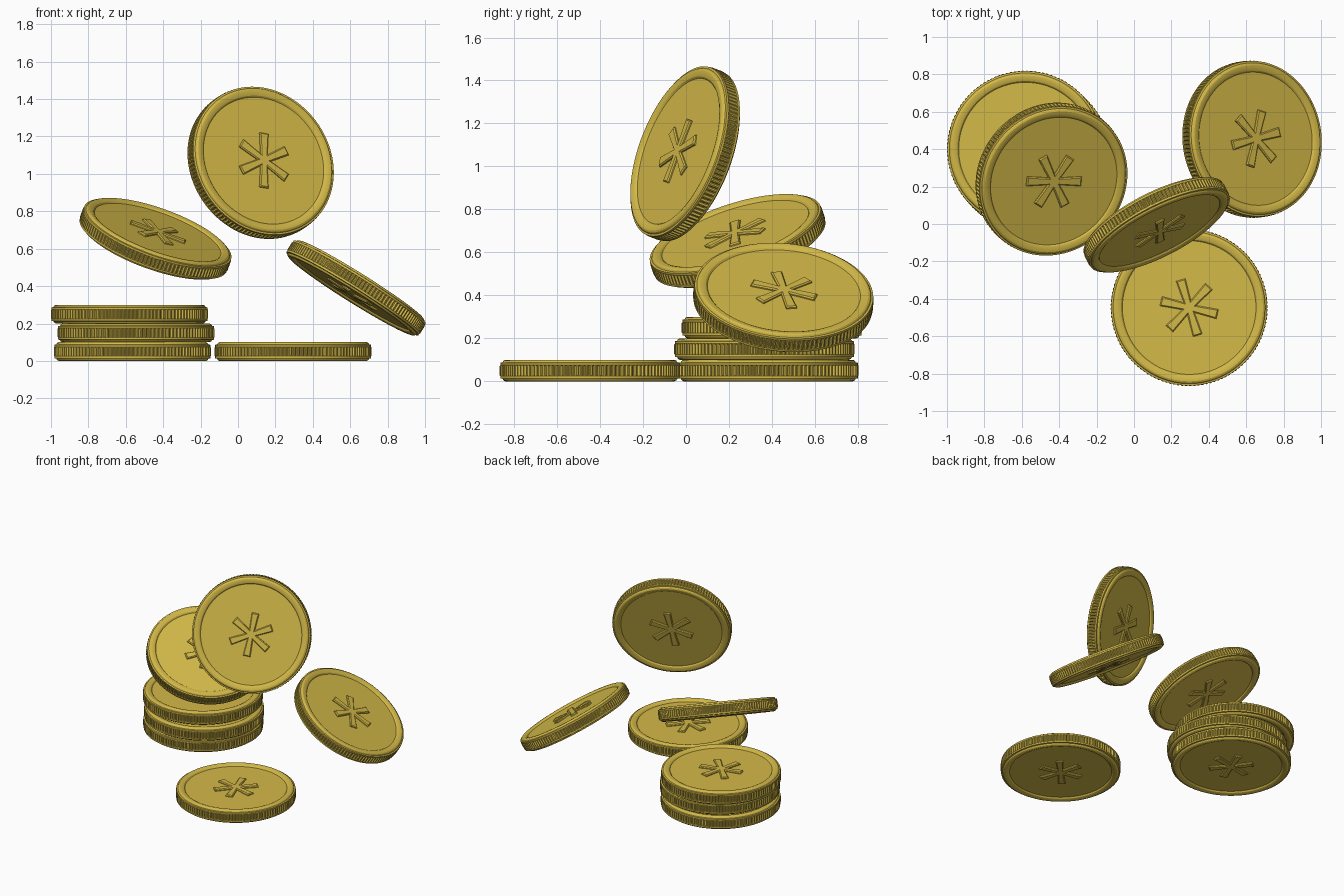
import bpy, bmesh, math
from mathutils import Matrix, Vector

if "Cube" in bpy.data.objects:
    bpy.data.objects.remove(bpy.data.objects["Cube"])

gold = bpy.data.materials.new("gold")
gold.diffuse_color = (0.66, 0.49, 0.066, 1)
gold.use_nodes = True
gold.node_tree.nodes["Principled BSDF"].inputs["Base Color"].default_value = gold.diffuse_color

TEETH = 120
SEG = TEETH * 4
# Upper half of the coin profile (radius, height): recessed face, rounded rim, shoulder
HALF = [(0.357, 0.036), (0.364, 0.044), (0.378, 0.05), (0.394, 0.05),
        (0.402, 0.046), (0.407, 0.038), (0.417, 0.036), (0.417, 0.025)]
BAND = (0.42, 0.022)   # reeded band: radius and half height


def ring(bm, radius, z, depth=0.0):
    """Circle of vertices, with every other pair pulled in to form reeds."""
    verts = []
    for i in range(SEG):
        a = 2 * math.pi * i / SEG
        r = radius - (depth if i % 4 < 2 else 0)
        verts.append(bm.verts.new((r * math.cos(a), r * math.sin(a), z)))
    return verts


def star_arm(bm, angle, side):
    """Raised, bevelled, slightly flared arm of the six-armed star."""
    rot = Matrix.Rotation(angle, 3, 'Z')
    loops = []
    for inset, z in ((0, 0.034), (0, 0.042), (0.006, 0.048)):
        a, b, end = 0.018 - inset, 0.026 - inset, 0.155 - inset
        pts = [(0, -a), (end, -b), (end, b), (0, a)]
        loops.append([bm.verts.new(rot @ Vector((x, y, z * side))) for x, y in pts])
    for low, high in zip(loops, loops[1:]):
        for i in range(4):
            j = (i + 1) % 4
            bm.faces.new((low[i], low[j], high[j], high[i]))
    bm.faces.new(loops[-1])


def coin_mesh():
    bm = bmesh.new()
    # Revolved body with reeds around the middle of the edge
    rings = [ring(bm, r, z) for r, z in HALF]
    rings += [ring(bm, BAND[0], z, 0.009) for z in (BAND[1], -BAND[1])]
    rings += [ring(bm, r, -z) for r, z in reversed(HALF)]
    for up, low in zip(rings, rings[1:]):
        for i in range(SEG):
            j = (i + 1) % SEG
            bm.faces.new((up[i], low[i], low[j], up[j]))
    bm.faces.new(rings[0])
    bm.faces.new(rings[-1])
    # Star on both faces
    for side in (1, -1):
        for k in range(6):
            star_arm(bm, k * math.pi / 3, side)
    bmesh.ops.recalc_face_normals(bm, faces=bm.faces)
    mesh = bpy.data.meshes.new("coin")
    bm.to_mesh(mesh)
    bm.free()
    mesh.materials.append(gold)
    return mesh


MESH = coin_mesh()


def place_coin(name, center, normal=(0, 0, 1), arm=(1, 0, 0), along=(0, 0, 1)):
    """Put a coin at center; one star arm lines up with 'arm' seen along an axis."""
    n, d, v = Vector(normal).normalized(), Vector(arm), Vector(along)
    x = (d - v * (d.dot(n) / v.dot(n))).normalized()
    y = n.cross(x)
    ob = bpy.data.objects.new(name, MESH)
    bpy.context.collection.objects.link(ob)
    rot = Matrix((x, y, n)).transposed().to_4x4()
    ob.matrix_world = Matrix.Translation(center) @ rot
    return ob


def flat(deg):
    a = math.radians(deg)
    return (math.cos(a), math.sin(a), 0)


# Stack of three coins and one lying in front
first = place_coin("stack_coin_bottom", (-0.565, 0.383, 0.05), arm=flat(10))
place_coin("stack_coin_middle", (-0.545, 0.365, 0.15), arm=flat(35))
place_coin("stack_coin_top", (-0.58, 0.40, 0.25), arm=flat(15))
place_coin("flat_coin", (0.295, -0.447, 0.05), arm=flat(47))

# Three falling coins
place_coin("falling_coin_left", (-0.441, 0.24, 0.653), (0.325, -0.297, 0.898), flat(0))
place_coin("falling_coin_right", (0.631, 0.453, 0.39), (0.53, 0.08, 0.845), flat(78))
place_coin("falling_coin_top", (0.121, -0.004, 1.059), (0.435, -0.843, 0.317),
           (0, 0, 1), (0, 1, 0))

# Smooth the round surfaces, keep edges crisp
bpy.context.view_layer.objects.active = first
first.select_set(True)
bpy.ops.object.shade_smooth_by_angle(angle=math.radians(25))
